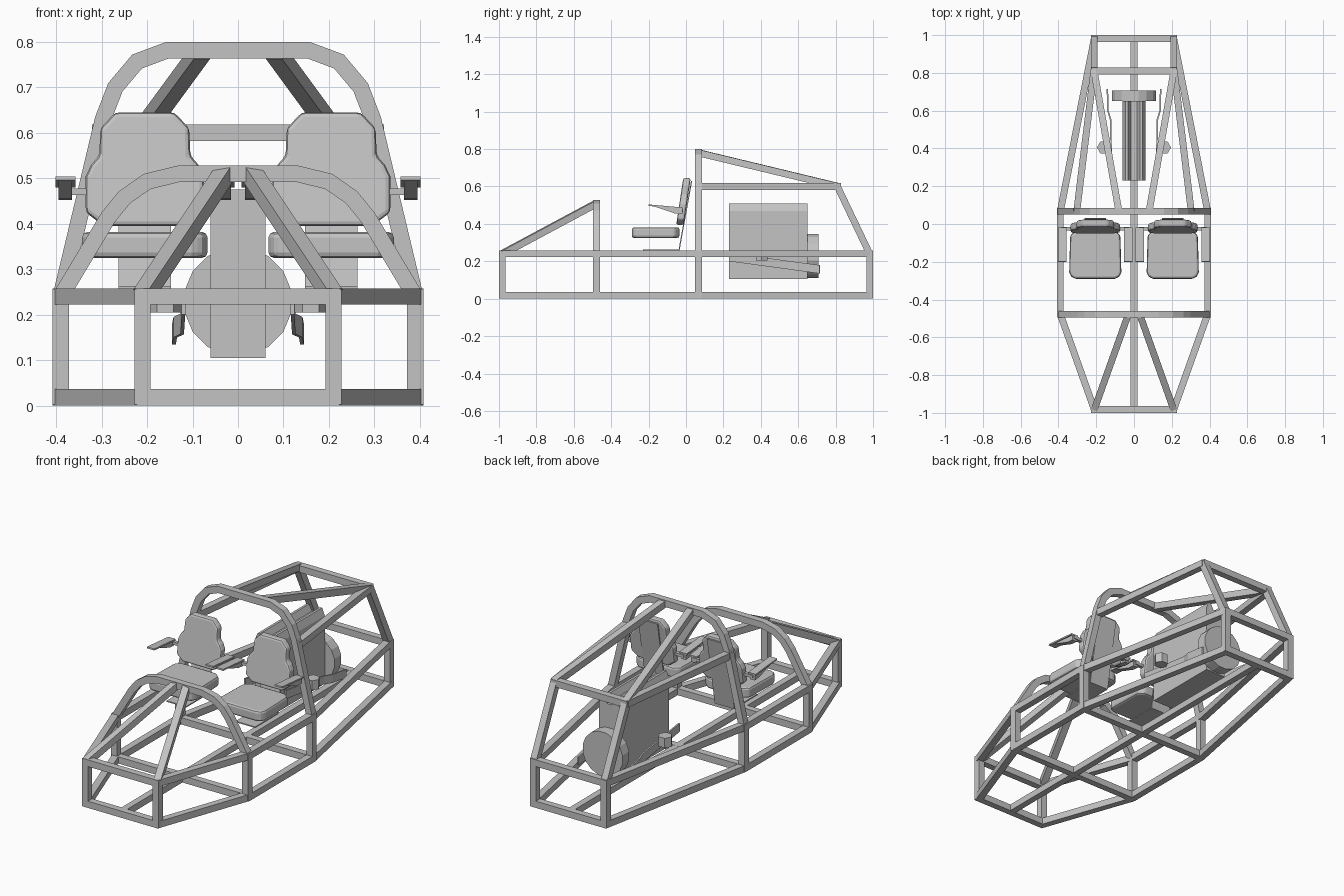
import bpy, bmesh, math
from mathutils import Vector

if "Cube" in bpy.data.objects:
    bpy.data.objects.remove(bpy.data.objects["Cube"])

grey = bpy.data.materials.new("plain_grey")
grey.use_nodes = True
grey.diffuse_color = (0.55, 0.55, 0.55, 1)
grey.node_tree.nodes["Principled BSDF"].inputs["Base Color"].default_value = grey.diffuse_color

# Each plane maps profile coordinates (u, v) and depth d to x, y, z
PLANES = {"xy": lambda u, v, d: (u, v, d),
          "xz": lambda u, v, d: (u, d, v),
          "yz": lambda u, v, d: (d, u, v)}
T = 0.036  # tube size


def finish(name, bm, bevel=0.0):
    bmesh.ops.recalc_face_normals(bm, faces=bm.faces[:])
    mesh = bpy.data.meshes.new(name)
    bm.to_mesh(mesh)
    bm.free()
    mesh.materials.append(grey)
    ob = bpy.data.objects.new(name, mesh)
    bpy.context.collection.objects.link(ob)
    if bevel:
        mod = ob.modifiers.new("soft_edge", "BEVEL")
        mod.width, mod.segments = bevel, 2
    return ob


def prism(name, pts, plane, d0, d1, bevel=0.0):
    """Extrude a closed profile between two depths."""
    bm = bmesh.new()
    ends = [[bm.verts.new(PLANES[plane](u, v, d)) for u, v in pts] for d in (d0, d1)]
    bm.faces.new(ends[0])
    bm.faces.new(ends[1])
    for i in range(len(pts)):
        j = (i + 1) % len(pts)
        bm.faces.new((ends[0][i], ends[0][j], ends[1][j], ends[1][i]))
    return finish(name, bm, bevel)


def bar_path(name, pts, plane, width, d0, d1, closed=False):
    """Sweep a mitred rectangular bar along a flat path."""
    p = [Vector(q) for q in pts]
    n = len(p)
    bm = bmesh.new()
    rings = []
    for i in range(n):
        a = (p[i] - p[i - 1]).normalized() if closed or i else None
        b = (p[(i + 1) % n] - p[i]).normalized() if closed or i < n - 1 else None
        a, b = a or b, b or a
        na, nb = Vector((-a.y, a.x)), Vector((-b.y, b.x))
        off = (na + nb) * (width / 2 / (1 + na.dot(nb)))
        rings.append([bm.verts.new(PLANES[plane](*(p[i] + s * off), d))
                      for s, d in ((1, d0), (1, d1), (-1, d1), (-1, d0))])
    for i in range(n if closed else n - 1):
        r, s = rings[i], rings[(i + 1) % n]
        for k in range(4):
            m = (k + 1) % 4
            bm.faces.new((r[k], r[m], s[m], s[k]))
    if not closed:
        bm.faces.new(rings[0])
        bm.faces.new(rings[-1])
    return finish(name, bm)


def beam(name, a, b, size=T):
    """Square tube between two points."""
    a, b = Vector(a), Vector(b)
    d = (b - a).normalized()
    up = Vector((0, 1, 0)) if abs(d.z) > 0.95 else Vector((0, 0, 1))
    side = d.cross(up).normalized()
    up = side.cross(d)
    bm = bmesh.new()
    ends = [[bm.verts.new(e + (side * s + up * t) * size / 2)
             for s, t in ((1, 1), (1, -1), (-1, -1), (-1, 1))] for e in (a, b)]
    bm.faces.new(ends[0])
    bm.faces.new(ends[1])
    for k in range(4):
        m = (k + 1) % 4
        bm.faces.new((ends[0][k], ends[0][m], ends[1][m], ends[1][k]))
    return finish(name, bm)


def box(name, x0, x1, y0, y1, z0, z1, bevel=0.0):
    return prism(name, [(x0, y0), (x1, y0), (x1, y1), (x0, y1)], "xy", z0, z1, bevel)


def both(half):
    """Complete a right-to-centre outline with its mirror image."""
    return half + [(-u, v) for u, v in reversed(half)]


# Lower and upper perimeter rails
FRONT, DASH, HOOP, REAR = -0.982, -0.478, 0.067, 0.982
LOW, MID, HIGH = 0.018, 0.24, 0.6
stations = [(0.21, FRONT), (0.39, DASH), (0.39, HOOP), (0.21, REAR)]
for name, z in (("floor_rail", LOW), ("waist_rail", MID)):
    bar_path(name, both(stations), "xy", T, z - T / 2, z + T / 2, closed=True)

# Floor cross members and centre rail
for name, y in (("dash_floor_bar", DASH), ("hoop_floor_bar", HOOP)):
    beam(name, (-0.39, y, LOW), (0.39, y, LOW))
beam("centre_rail", (0, FRONT, LOW), (0, REAR, LOW), T * 0.98)

# Arched hoops
main_arch = [(0.39, 0.24), (0.297, 0.63), (0.27, 0.70), (0.222, 0.757), (0.155, 0.782)]
dash_arch = [(0.39, 0.24), (0.285, 0.415), (0.25, 0.458), (0.2, 0.493), (0.13, 0.51)]
bar_path("main_hoop", both(main_arch), "xz", T, HOOP - T / 2, HOOP + T / 2)
bar_path("dash_hoop", both(dash_arch), "xz", T, DASH - T / 2, DASH + T / 2)

# Rear upper cross bar
beam("rear_top_bar", (-0.225, 0.81, HIGH), (0.225, 0.81, HIGH))

# Posts, braces and side tubes, mirrored
for side, s in (("left", 1), ("right", -1)):
    for x, y in stations:
        beam(side + "_post", (s * x, y, 0.002), (s * x, y, 0.256))
    beam(side + "_nose_brace", (s * 0.21, FRONT, MID), (s * 0.03, DASH, 0.51))
    beam(side + "_roof_brace", (s * 0.08, HOOP, 0.78), (s * 0.212, 0.815, HIGH))
    beam(side + "_upper_rail", (s * 0.303, HOOP, HIGH), (s * 0.212, 0.815, HIGH))
    beam(side + "_tail_brace", (s * 0.21, 0.805, HIGH + 0.01), (s * 0.21, REAR, MID))

# Seats
back_half = [(0.09, 0.395), (0.13, 0.425), (0.13, 0.505), (0.118, 0.53), (0.1, 0.55),
             (0.098, 0.61), (0.065, 0.645)]
for side, cx in (("left", 0.205), ("right", -0.205)):
    # Cushion with rounded plan corners
    w, c = 0.138, 0.035
    plan = both([(w - c, -0.29), (w - c * 0.3, -0.28), (w, -0.255), (w - 0.005, -0.06), (w - c, -0.035)])
    prism(side + "_seat_cushion", [(cx + u, v) for u, v in plan], "xy", 0.325, 0.382, 0.012)

    # Shaped backrest leaning rearward
    back = prism(side + "_seat_back", [(cx + u, v) for u, v in both(back_half)], "xz", -0.02, 0.02, 0.01)
    for v in back.data.vertices:
        v.co.y += -0.03 + (v.co.z - 0.41) * 0.15

    # Bent mounting plate
    bar_path(side + "_seat_bracket", [(-0.23, 0.26), (-0.037, 0.26), (0.03, 0.63)], "yz", 0.006,
             cx - 0.058, cx + 0.058)

    # Armrests on a cross rod
    box(side + "_armrest_rod", cx - 0.18, cx + 0.18, -0.035, -0.015, 0.463, 0.478)
    for k in (-0.175, 0.175):
        x = cx + k
        prism(side + "_armrest", [(-0.18, 0.497), (-0.02, 0.48), (-0.02, 0.452), (-0.06, 0.456)],
              "yz", x - 0.015, x + 0.015)
        bar_path(side + "_armrest_pad", [(-0.2, 0.5), (-0.018, 0.484)], "yz", 0.008, x - 0.022, x + 0.022)

# Engine block with a grooved top
block_half = [(0.061, 0.105), (0.061, 0.47), (0.045, 0.508), (0.032, 0.508), (0.015, 0.475)]
prism("engine_block", both(block_half), "xz", 0.23, 0.65)
wheel = [(0.12 * math.cos(a), 0.229 + 0.12 * math.sin(a))
         for a in (math.tau * (i + 0.5) / 16 for i in range(16))]
prism("engine_flywheel", wheel, "xz", 0.65, 0.708)

# Bent side plates sloping down to the rear, with hexagonal caps
for side, s in (("left", 1), ("right", -1)):
    path = [(0.12, 0.23), (0.123, 0.55), (0.138, 0.6), (0.141, 0.715)]
    plate = bar_path(side + "_engine_plate", [(s * u, v) for u, v in path], "xy", 0.008, 0.2, 0.245)
    for v in plate.data.vertices:
        v.co.z -= (v.co.y - 0.23) * 0.135
    cap = [(s * (0.16 + 0.036 * math.cos(i * math.pi / 3)), 0.405 + 0.036 * math.sin(i * math.pi / 3))
           for i in range(6)]
    prism(side + "_engine_cap", cap, "xy", 0.205, 0.257)
